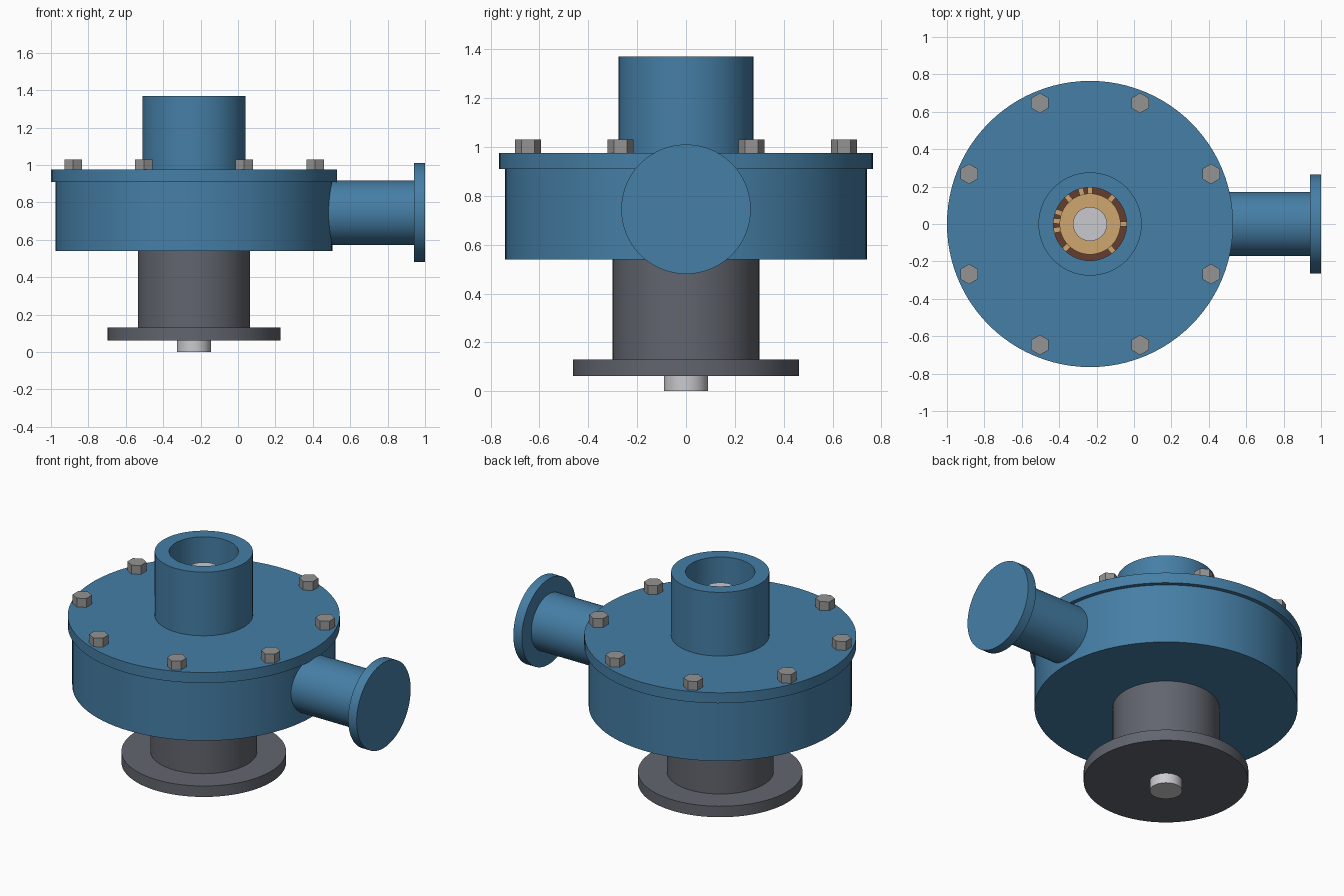
import bpy, math
from mathutils import Matrix, Vector

if "Cube" in bpy.data.objects:
    bpy.data.objects.remove(bpy.data.objects["Cube"])

CX = -0.235      # pump axis
SEG = 96


def mat(name, r, g, b):
    m = bpy.data.materials.new(name)
    m.diffuse_color = (r, g, b, 1)
    m.use_nodes = True
    m.node_tree.nodes["Principled BSDF"].inputs["Base Color"].default_value = m.diffuse_color
    return m


BLUE = mat("blue paint", 0.06, 0.21, 0.38)
GREY = mat("dark grey", 0.12, 0.13, 0.155)
STEEL = mat("light steel", 0.59, 0.59, 0.62)
BOLT = mat("bolt grey", 0.30, 0.295, 0.30)
TAN = mat("bronze tan", 0.62, 0.39, 0.16)
BROWN = mat("dark brown", 0.13, 0.047, 0.03)


def add_mesh(name, verts, faces, material, smooth=True):
    me = bpy.data.meshes.new(name)
    me.from_pydata(verts, [], faces)
    me.materials.append(material)
    ob = bpy.data.objects.new(name, me)
    bpy.context.collection.objects.link(ob)
    if smooth:
        bpy.ops.object.select_all(action='DESELECT')
        ob.select_set(True)
        bpy.context.view_layer.objects.active = ob
        bpy.ops.object.shade_smooth_by_angle(angle=math.radians(30))
    return ob


def lathe(name, profile, material, closed=False, n=SEG, at=(CX, 0, 0), tilt=None, phase=0, smooth=True):
    """Spin (radius, height) points, listed upward on the outside. Closed = ring, otherwise capped."""
    verts, faces, k = [], [], len(profile)
    M = Matrix.Translation(at) @ (tilt or Matrix())
    for r, z in profile:
        for i in range(n):
            a = phase + 2 * math.pi * i / n
            verts.append(M @ Vector((r * math.cos(a), r * math.sin(a), z)))
    for j in range(k if closed else k - 1):
        a, b = j * n, ((j + 1) % k) * n
        for i in range(n):
            i2 = (i + 1) % n
            faces.append((a + i, a + i2, b + i2, b + i))
    if not closed:
        faces.append(tuple(reversed(range(n))))
        faces.append(tuple(range((k - 1) * n, k * n)))
    return add_mesh(name, verts, faces, material, smooth)


# Casing: open cup with hollow chamber
lathe("casing", [(0.74, 0.54), (0.74, 0.91), (0.66, 0.91), (0.66, 0.60)], BLUE)
# Lid and inlet pipe, both open in the middle
lathe("lid", [(0.765, 0.91), (0.765, 0.975), (0.195, 0.975), (0.195, 0.91)], BLUE, closed=True)
lathe("inlet_pipe", [(0.276, 0.94), (0.276, 1.37), (0.195, 1.37), (0.195, 0.94)], BLUE, closed=True)

# Bearing housing, mounting flange and shaft
lathe("bearing_housing", [(0.30, 0.12), (0.30, 0.55)], GREY)
lathe("mounting_flange", [(0.463, 0.062), (0.463, 0.13)], GREY)
lathe("shaft", [(0.091, 0.0), (0.091, 1.26)], STEEL)

# Side outlet, running along +x
side = Matrix.Rotation(math.radians(90), 4, 'Y')
lathe("outlet_pipe", [(0.172, 0.46), (0.172, 0.95)], BLUE, at=(0, 0, 0.745), tilt=side)
lathe("outlet_flange", [(0.265, 0.942), (0.265, 1.0)], BLUE, at=(0, 0, 0.745), tilt=side)

# Impeller inside: back plate, hub and radial vanes
lathe("impeller_plate", [(0.60, 0.68), (0.60, 0.72)], BROWN)
lathe("impeller_hub", [(0.163, 0.70), (0.163, 0.86)], TAN, n=48)
for deg in (0, 50, 90, 105, 130, 160, 175, 190, 225, 310):
    R = Matrix.Translation((CX, 0, 0)) @ Matrix.Rotation(math.radians(deg), 4, 'Z')
    v = [R @ Vector((x, y, z)) for z in (0.71, 0.84) for x, y in
         ((0.14, -0.014), (0.58, -0.014), (0.58, 0.014), (0.14, 0.014))]
    f = [(3, 2, 1, 0), (4, 5, 6, 7)] + [(i, (i + 1) % 4, (i + 1) % 4 + 4, i + 4) for i in range(4)]
    add_mesh(f"impeller_vane_{deg}", v, f, TAN, smooth=False)

# Hexagonal lid bolts
for i in range(8):
    a = math.radians(22.5 + 45 * i)
    lathe(f"lid_bolt_{i + 1}", [(0.054, 0.965), (0.054, 1.03)], BOLT, n=6, smooth=False,
          at=(CX + 0.70 * math.cos(a), 0.70 * math.sin(a), 0), phase=math.pi / 2)
